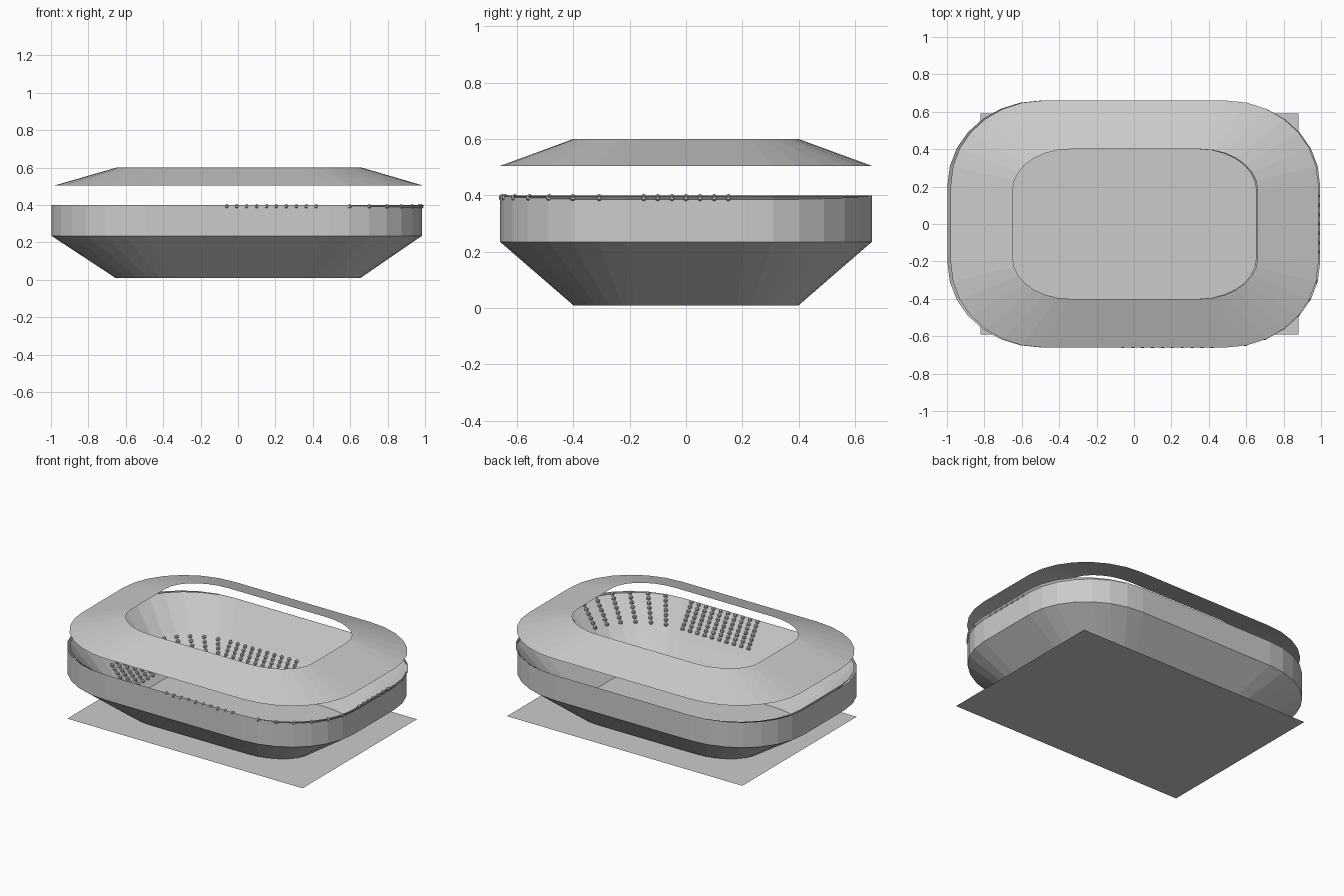
import bpy, bmesh, math
from mathutils import Vector, Matrix

cube = bpy.data.objects.get("Cube")
if cube:
    bpy.data.objects.remove(cube, do_unlink=True)


def material(name, value):
    m = bpy.data.materials.new(name)
    m.use_nodes = True
    m.diffuse_color = (value, value, value, 1)
    m.node_tree.nodes["Principled BSDF"].inputs["Base Color"].default_value = (value, value, value, 1)
    return m


concrete = material("light grey", 0.6)
SEGMENTS = 7


def ring(t, z, shift=0.0, grow=0.0):
    """Rounded oblong; t = 0 is the pitch edge, t = 1 the outer edge."""
    mix = lambda a, b: a + (b - a) * t
    hx, hy = mix(0.655, 0.99) + grow, mix(0.40, 0.66)
    cx, cy = mix(0.35, 0.49), mix(0.18, 0.21)
    pts = []
    for quarter, (sx, sy) in enumerate([(1, 1), (-1, 1), (-1, -1), (1, -1)]):
        for i in range(SEGMENTS + 1):
            a = (quarter + i / SEGMENTS) * math.pi / 2
            pts.append(Vector((shift + sx * cx + (hx - cx) * math.cos(a),
                               sy * cy + (hy - cy) * math.sin(a), z)))
    return pts


def finish(bm, name):
    mesh = bpy.data.meshes.new(name)
    bm.to_mesh(mesh)
    bm.free()
    mesh.materials.append(concrete)
    obj = bpy.data.objects.new(name, mesh)
    bpy.context.collection.objects.link(obj)
    return obj


def loft(name, rings, cap=False):
    """Sheet through a stack of rings, optionally closed at the first."""
    bm = bmesh.new()
    loops = [[bm.verts.new(p) for p in r] for r in rings]
    n = len(loops[0])
    for lo, hi in zip(loops, loops[1:]):
        for i in range(n):
            j = (i + 1) % n
            bm.faces.new((lo[i], lo[j], hi[j], hi[i]))
    if cap:
        bm.faces.new(loops[0])
    return finish(bm, name)


# Ground slab
bm = bmesh.new()
bmesh.ops.create_grid(bm, x_segments=1, y_segments=1, size=1,
                      matrix=Matrix.Translation((0.03, 0, 0)) @ Matrix.Diagonal((0.85, 0.59, 1, 1)))
finish(bm, "ground_plane")

# Outer shell, pitch, two seating tiers and floating roof
loft("outer_shell", [ring(0, 0.01), ring(1, 0.235, -0.007), ring(1, 0.4, -0.007)])
loft("pitch", [ring(0, 0.012)], cap=True)
loft("lower_tier", [ring(0, 0.012), ring(0.5, 0.2)])
loft("upper_tier", [ring(0.5, 0.2), ring(0.99, 0.398, 0.008)])
loft("roof", [ring(1, 0.505, 0.003, -0.007), ring(0, 0.6, 0.006)])


def seats(name, t0, t1, z0, z1, sign, rows=7):
    """Seat block on one long side, the next corner and the adjoining end."""
    def side(t, k):
        return ("straight", k)

    bm = bmesh.new()
    for r in range(rows):
        f = r / (rows - 1)
        t, z = t0 + (t1 - t0) * f, z0 + (z1 - z0) * f
        loop = ring(t, z)
        corner = loop[3 * (SEGMENTS + 1):]
        spots = [Vector((-0.06 + 0.053 * c, corner[0].y, z)) for c in range(10)]
        spots += corner[1:-1]
        spots += [Vector((corner[-1].x, -0.15 + 0.05 * c, z)) for c in range(7)]
        for p in spots:
            place = Matrix.Translation((p.x * sign, p.y * sign, z))
            bmesh.ops.create_icosphere(bm, subdivisions=1, radius=0.014, matrix=place)
    finish(bm, name)


seats("upper_seats", 0.62, 0.97, 0.255, 0.392, 1)
seats("lower_seats", 0.10, 0.45, 0.055, 0.185, -1)
